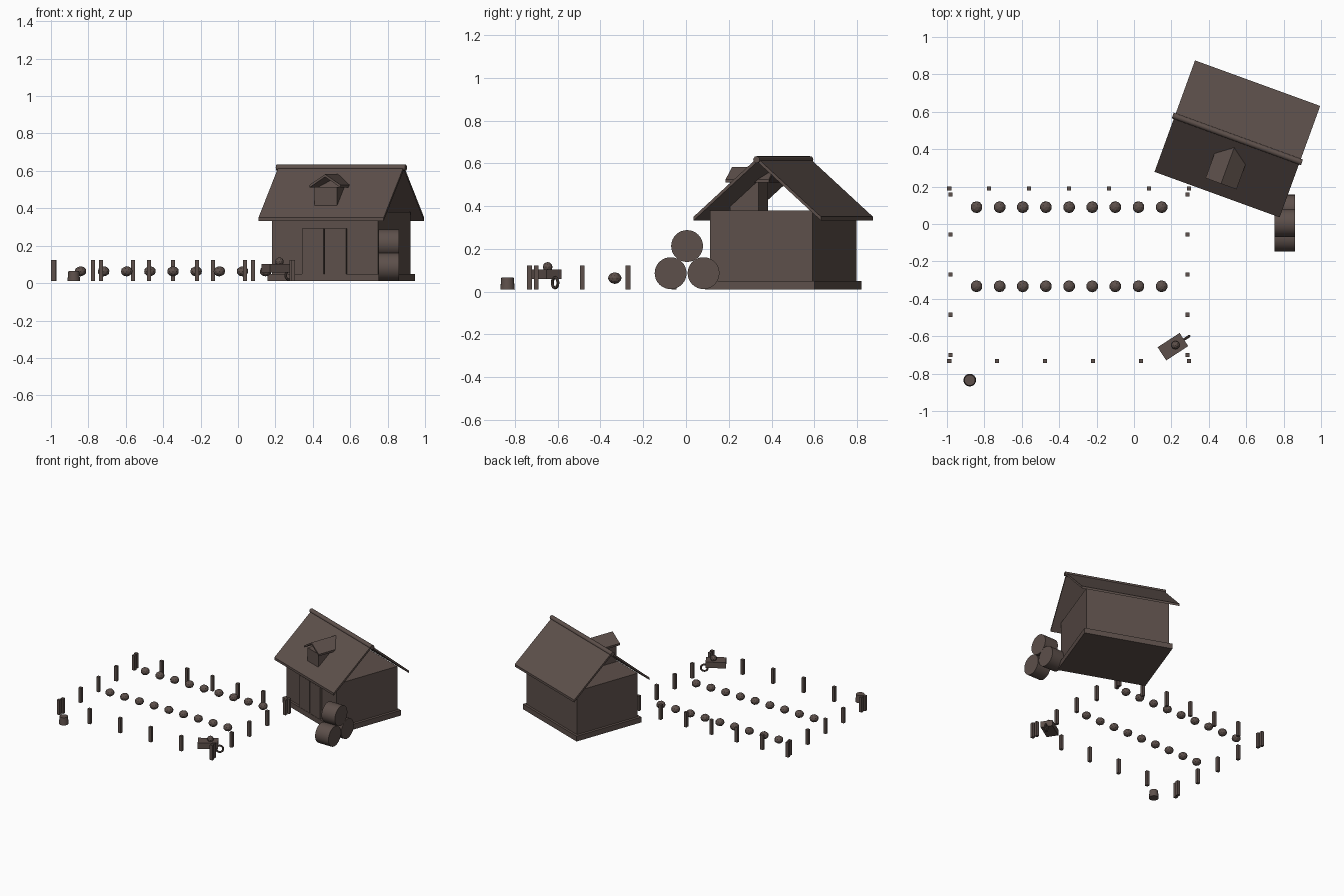
import bpy, bmesh, math
from mathutils import Matrix, Vector

if "Cube" in bpy.data.objects:
    bpy.data.objects.remove(bpy.data.objects["Cube"])

G = 0.01  # height of the ground the parts rest on
wood = bpy.data.materials.new("dark_wood")
wood.diffuse_color = (0.11, 0.08, 0.07, 1)
wood.use_nodes = True
wood.node_tree.nodes["Principled BSDF"].inputs["Base Color"].default_value = wood.diffuse_color


def finish(name, bm, frame, smooth=False):
    bm.transform(frame)
    bmesh.ops.recalc_face_normals(bm, faces=bm.faces)
    me = bpy.data.meshes.new(name)
    bm.to_mesh(me)
    bm.free()
    me.materials.append(wood)
    ob = bpy.data.objects.new(name, me)
    bpy.context.collection.objects.link(ob)
    if smooth:
        bpy.ops.object.select_all(action='DESELECT')
        ob.select_set(True)
        bpy.context.view_layer.objects.active = ob
        bpy.ops.object.shade_smooth_by_angle(angle=math.radians(40))
    return ob


def frame_at(x, y, degrees=0):
    return Matrix.Translation((x, y, 0)) @ Matrix.Rotation(math.radians(degrees), 4, 'Z')


def box(name, lo, hi, frame=Matrix()):
    lo, hi = Vector(lo), Vector(hi)
    bm = bmesh.new()
    bmesh.ops.create_cube(bm, size=1, matrix=Matrix.Translation((lo + hi) / 2)
                          @ Matrix.Diagonal((hi - lo).to_4d()))
    return finish(name, bm, frame)


def cylinder(name, centre, r1, r2, depth, axis='Z', sides=24, frame=Matrix()):
    turn = {'X': Matrix.Rotation(math.pi / 2, 4, 'Y'), 'Z': Matrix()}[axis]
    bm = bmesh.new()
    bmesh.ops.create_cone(bm, cap_ends=True, segments=sides, radius1=r1, radius2=r2,
                          depth=depth, matrix=Matrix.Translation(centre) @ turn)
    return finish(name, bm, frame, True)


def ball(name, centre, r, squash, frame=Matrix()):
    bm = bmesh.new()
    bmesh.ops.create_icosphere(bm, subdivisions=2, radius=r, matrix=Matrix.Translation(centre)
                               @ Matrix.Diagonal((1, 1, squash, 1)))
    return finish(name, bm, frame)


def gable_roof(name, half, eave, peak, thick, a, b, along, frame):
    """Thin folded roof sheet extruded from a to b along local x or y."""
    prof = [(-half, eave), (0, peak), (half, eave),
            (half, eave - thick), (0, peak - thick), (-half, eave - thick)]
    bm = bmesh.new()
    rings = []
    for t in (a, b):
        rings.append([bm.verts.new((t, p, z) if along == 'X' else (p, t, z)) for p, z in prof])
    for i in range(6):
        j = (i + 1) % 6
        bm.faces.new((rings[0][i], rings[0][j], rings[1][j], rings[1][i]))
    for r in rings:
        bm.faces.new((r[0], r[1], r[4], r[5]))
        bm.faces.new((r[1], r[2], r[3], r[4]))
    return finish(name, bm, frame)


# Barn: plinth, walls, open-gabled roof and ridge pole
barn = frame_at(0.5525, 0.455, -20)
box("barn_plinth", (-0.321, -0.272, G), (0.321, 0.272, 0.05), barn)
box("barn_walls", (-0.301, -0.255, 0.05), (0.301, 0.255, 0.38), barn)
gable_roof("barn_roof", 0.317, 0.35, 0.625, 0.018, -0.356, 0.356, 'X', barn)
cylinder("barn_ridge_pole", (0, 0, 0.617), 0.016, 0.016, 0.735, 'X', 12, barn)

# Double door
for side, x in (("left", -0.125), ("right", 0.002)):
    box(f"barn_door_{side}", (x, -0.27, 0.05), (x + 0.123, -0.25, 0.293), barn)

# Dormer
box("dormer_body", (-0.064, -0.242, 0.38), (0.064, -0.10, 0.515), barn)
gable_roof("dormer_roof", 0.088, 0.525, 0.582, 0.014, -0.255, -0.04, 'Y', barn)

# Stacked round bales
for i, (y, z) in enumerate([(-0.072, 0.086), (0.082, 0.086), (0.005, 0.213)]):
    cylinder(f"round_bale_{i + 1}", (0.806, y, z), 0.0745, 0.0745, 0.112, 'X', 32)

# Two rows of crops
for row, y in enumerate((0.09, -0.333)):
    for i in range(9):
        ball(f"crop_{row + 1}_{i + 1}", (-0.842 + i * 0.1237, y, 0.063), 0.032, 0.85)

# Fence posts around the field
posts = [(-0.988 + i * 1.282 / 6, 0.19) for i in range(7)]
posts += [(-0.988 + i * 1.282 / 5, -0.732) for i in range(6)]
posts += [(x, 0.158 - i * 0.2145) for x in (-0.981, 0.286) for i in range(5)]
for i, (x, y) in enumerate(posts):
    box(f"fence_post_{i + 1}", (x - 0.011, y - 0.011, G), (x + 0.011, y + 0.011, 0.123))

# Chopping stump
cylinder("stump", (-0.878, -0.835, 0.038), 0.034, 0.029, 0.056, sides=16)

# Small cart with load and wheel
cart = frame_at(0.208, -0.656, 33)
box("cart_tray", (-0.07, -0.042, 0.058), (0.07, 0.042, 0.103), cart)
ball("cart_load", (0.016, 0, 0.115), 0.023, 1.0, cart)
bm = bmesh.new()
grid = []
for i in range(20):
    a = math.tau * i / 20
    grid.append([])
    for j in range(8):
        b = math.tau * j / 8
        r = 0.024 + 0.007 * math.cos(b)
        grid[i].append(bm.verts.new((0.08 + r * math.cos(a), 0.007 * math.sin(b),
                                     0.041 + r * math.sin(a))))
for i in range(20):
    for j in range(8):
        k, m = (i + 1) % 20, (j + 1) % 8
        bm.faces.new((grid[i][j], grid[k][j], grid[k][m], grid[i][m]))
finish("cart_wheel", bm, cart, True)
